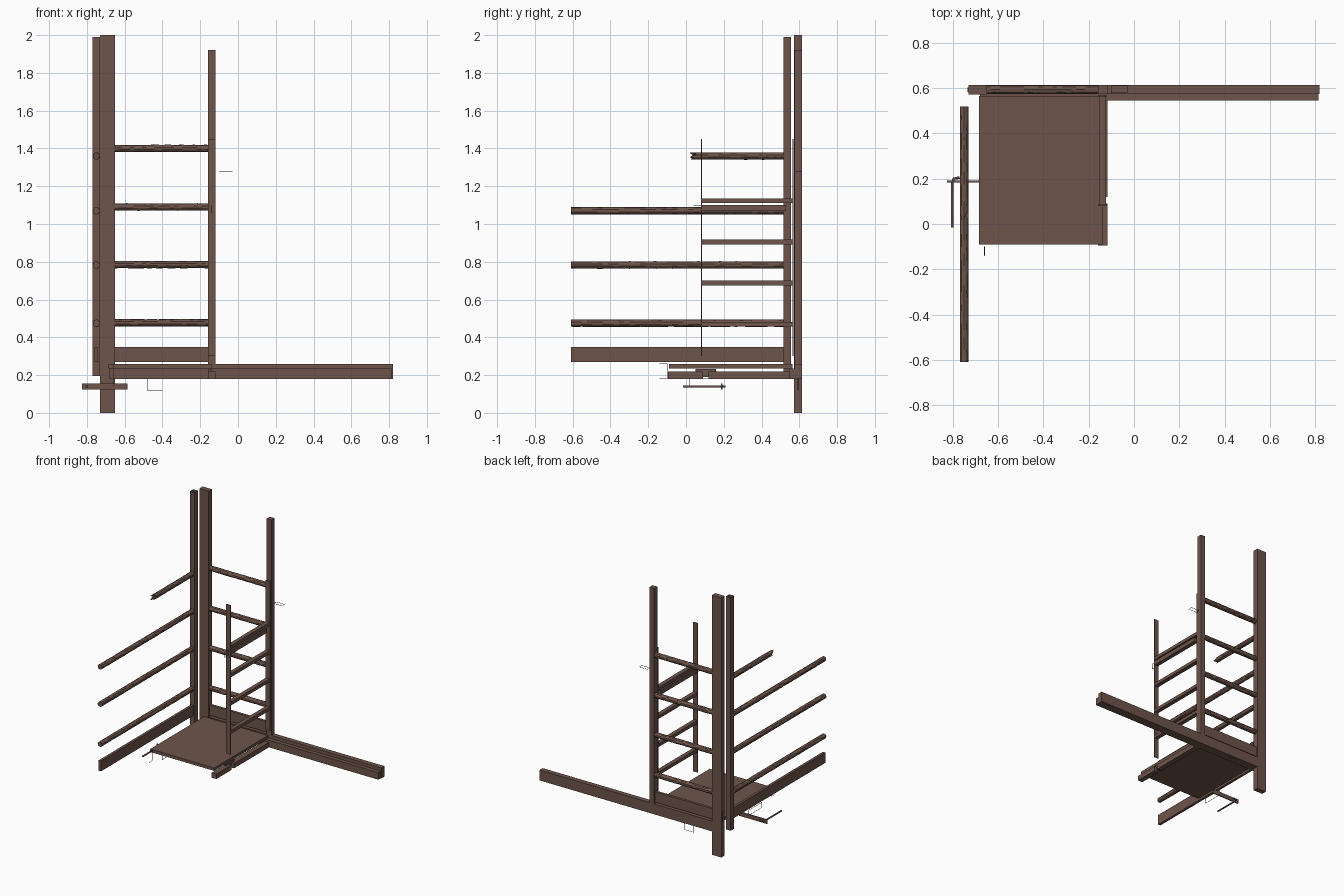
import bpy, bmesh, math, random
from mathutils import Vector

if "Cube" in bpy.data.objects:
    bpy.data.objects.remove(bpy.data.objects["Cube"])

random.seed(4)
wood = bpy.data.materials.new("brown_wood")
wood.diffuse_color = (0.155, 0.09, 0.07, 1)
wood.use_nodes = True
wood.node_tree.nodes["Principled BSDF"].inputs["Base Color"].default_value = wood.diffuse_color


def finish(name, bm):
    bmesh.ops.recalc_face_normals(bm, faces=bm.faces)
    me = bpy.data.meshes.new(name)
    bm.to_mesh(me)
    bm.free()
    me.materials.append(wood)
    ob = bpy.data.objects.new(name, me)
    bpy.context.collection.objects.link(ob)
    return ob


def box(name, x, y, z, open_ends=False):
    """Box from (min, max) pairs; open_ends leaves out top and bottom."""
    bm = bmesh.new()
    bmesh.ops.create_cube(bm, size=1)
    for v in bm.verts:
        v.co = [(a + b) / 2 + c * (b - a) for c, (a, b) in zip(v.co, (x, y, z))]
    if open_ends:
        caps = [f for f in bm.faces if abs(f.normal.z) > 0.9]
        bmesh.ops.delete(bm, geom=caps, context='FACES_ONLY')
    return finish(name, bm)


def log(name, start, end, radius=0.02, sides=10, rings=24, broken=False):
    """Rough-hewn round rail; a broken one ends in splinters at its start."""
    a, b = Vector(start), Vector(end)
    axis = (b - a).normalized()
    u = Vector((0, 0, 1))
    w = axis.cross(u)
    bm = bmesh.new()
    loops = []
    for i in range(rings + 1):
        ring = []
        for k in range(sides):
            t = 2 * math.pi * k / sides
            r = radius * random.uniform(0.93, 1.0)
            p = a.lerp(b, i / rings) + r * (math.cos(t) * u + math.sin(t) * w)
            if broken and i == 0:
                p -= axis * (0.04 if k % 3 == 0 else random.uniform(0, 0.015))
            ring.append(bm.verts.new(p))
        loops.append(ring)
    for r0, r1 in zip(loops, loops[1:]):
        for k in range(sides):
            n = (k + 1) % sides
            bm.faces.new((r0[k], r0[n], r1[n], r1[k]))
    bm.faces.new(loops[0])
    bm.faces.new(loops[-1])
    return finish(name, bm)


def rod(name, points, radius, cyclic=False):
    cu = bpy.data.curves.new(name, 'CURVE')
    cu.dimensions = '3D'
    cu.bevel_depth = radius
    cu.bevel_resolution = 1
    cu.use_fill_caps = True
    sp = cu.splines.new('POLY')
    sp.points.add(len(points) - 1)
    for p, co in zip(sp.points, points):
        p.co = (*co, 1)
    sp.use_cyclic_u = cyclic
    ob = bpy.data.objects.new(name, cu)
    ob.data.materials.append(wood)
    bpy.context.collection.objects.link(ob)
    return ob


# Upright posts
box("corner_post", (-0.73, -0.65), (0.572, 0.613), (0, 2))
box("side_post", (-0.77, -0.73), (0.515, 0.555), (0.195, 1.99), open_ends=True)
box("back_post", (-0.158, -0.118), (0.575, 0.613), (0.18, 1.92))

# Round rails: back row along x, side row along y
for i, z in enumerate((0.477, 0.785, 1.09, 1.40)):
    log(f"back_rail_{i}", (-0.655, 0.593, z), (-0.15, 0.593, z))
for i, z in enumerate((0.475, 0.783, 1.07)):
    log(f"side_rail_{i}", (-0.75, -0.61, z), (-0.75, 0.52, z), rings=40)
log("broken_side_rail", (-0.75, 0.06, 1.36), (-0.75, 0.52, 1.36), broken=True)

# Toe boards
box("back_toe_board", (-0.735, -0.13), (0.583, 0.603), (0.27, 0.35))
box("side_toe_board", (-0.76, -0.74), (-0.61, 0.52), (0.27, 0.35))

# Long ground beam with inner ledge
box("long_beam", (-0.70, 0.82), (0.575, 0.613), (0.18, 0.26))
box("beam_ledge", (-0.68, 0.815), (0.545, 0.575), (0.18, 0.235))

# Platform and its supports
box("platform", (-0.685, -0.14), (-0.09, 0.565), (0.235, 0.258))
box("front_joist", (-0.158, -0.118), (-0.095, 0.09), (0.18, 0.218))
box("rear_joist", (-0.158, -0.118), (0.12, 0.56), (0.18, 0.218))
box("joist_splice", (-0.155, -0.14), (0.05, 0.16), (0.19, 0.232))

# Ladder: thin stiles and flat rungs
for n, y in (("front", 0.08), ("back", 0.563)):
    box(f"ladder_{n}_stile", (-0.158, -0.12), (y, y + 0.006), (0.30, 1.45))
for i, z in enumerate((0.457, 0.675, 0.892, 1.11)):
    box(f"ladder_rung_{i}", (-0.155, -0.123), (0.084, 0.565), (z, z + 0.025))
box("ladder_brace", (-0.155, -0.123), (0.08, 0.53), (1.068, 1.10))

# Bolt plate and bent handle under the platform
box("bolt_plate", (-0.825, -0.585), (0.184, 0.192), (0.123, 0.155))
rod("bent_handle", [(-0.803, -0.015, 0.14), (-0.803, 0.18, 0.14),
                    (-0.796, 0.2, 0.14), (-0.77, 0.205, 0.14)], 0.006)

# Thin wire straps
wire = 0.0015
rod("beam_strap", [(-0.48, 0.593, 0.12), (-0.40, 0.593, 0.12),
                   (-0.40, 0.593, 0.18), (-0.48, 0.593, 0.18)], wire, True)
rod("platform_strap", [(-0.66, -0.14, 0.18), (-0.66, -0.10, 0.18),
                       (-0.66, -0.10, 0.26), (-0.66, -0.14, 0.26)], wire, True)
rod("handle_strap", [(-0.66, 0.02, 0.14), (-0.66, 0.18, 0.14),
                     (-0.66, 0.18, 0.18), (-0.66, 0.02, 0.18)], wire, True)
rod("ladder_strap", [(-0.14, 0.04, 1.06), (-0.14, 0.08, 1.06),
                     (-0.14, 0.08, 1.10), (-0.14, 0.04, 1.10)], wire, True)
rod("post_strap", [(-0.10, 0.58, 1.28), (-0.03, 0.58, 1.28),
                   (-0.03, 0.61, 1.28), (-0.10, 0.61, 1.28)], wire, True)
